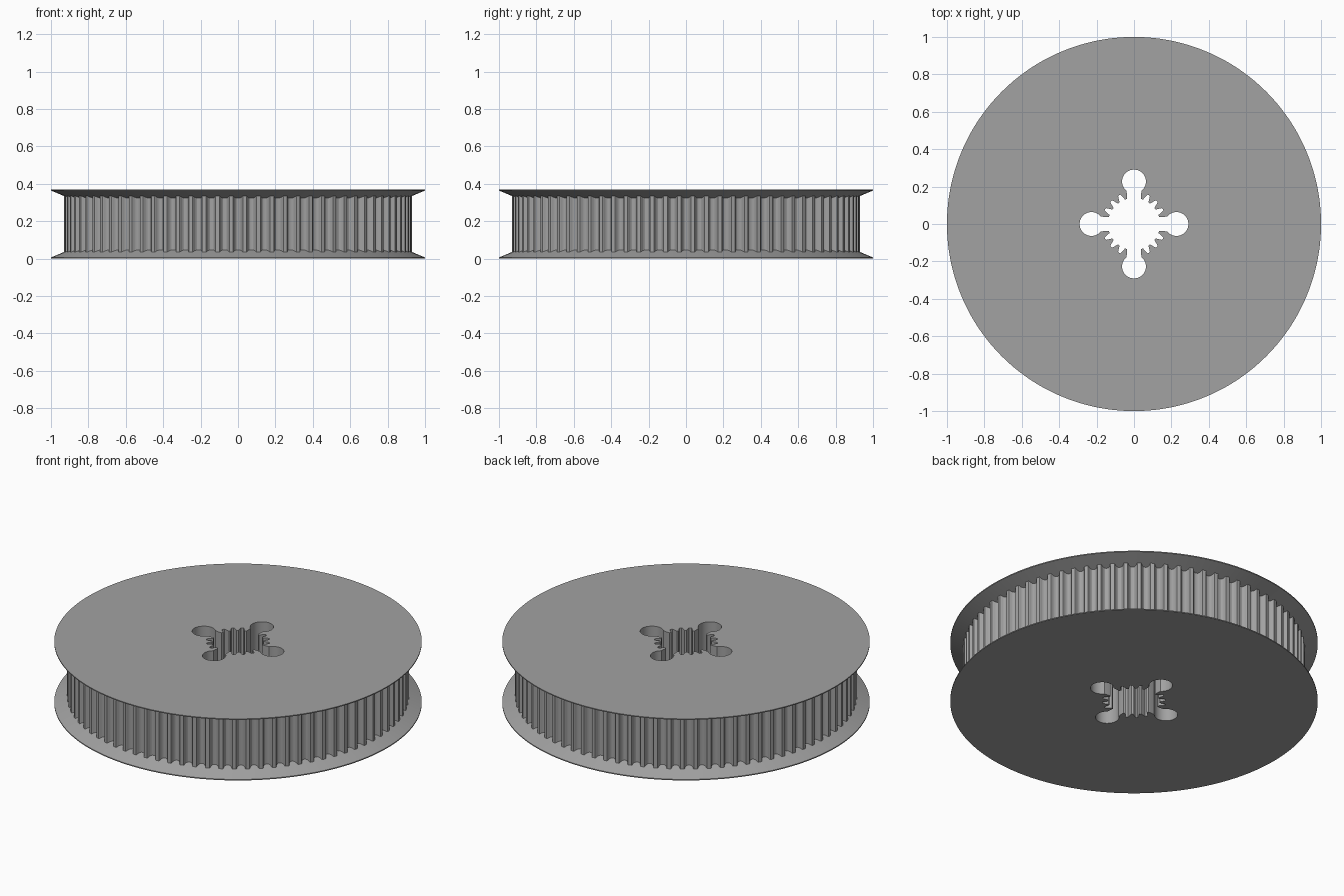
import bpy, bmesh, math
from mathutils import Vector

if "Cube" in bpy.data.objects:
    bpy.data.objects.remove(bpy.data.objects["Cube"])

HEIGHT, RIM = 0.37, 0.006      # total height, flange edge thickness
TEETH, R_TOOTH = 80, 0.93
SLOPE = 0.42                   # rise of the flange's inner cone per unit radius

grey = bpy.data.materials.new("grey plastic")
grey.diffuse_color = (0.36, 0.36, 0.36, 1)
grey.use_nodes = True
grey.node_tree.nodes["Principled BSDF"].inputs["Base Color"].default_value = grey.diffuse_color


def polar(r, a):
    return (r * math.cos(a), r * math.sin(a))


# Belt tooth outline: (fraction of the pitch, groove depth), rounded grooves
half = [(-0.5, 0), (-0.36, 0), (-0.32, 0.004), (-0.29, 0.012), (-0.23, 0.020), (-0.13, 0.026)]
tooth = half + [(0, 0.028)] + [(-u, d) for u, d in reversed(half[1:])]
teeth, edge = [], []
for i in range(TEETH):
    for u, d in tooth:
        a = 2 * math.pi * (i + u) / TEETH
        teeth.append(polar(R_TOOTH - d, a))
        edge.append(polar(1, a))

# Bore outline: four round lobes joined by splined arcs
LOBE_C, LOBE_R, NECK = 0.227, 0.064, 0.04
bore = []
for q in range(4):
    base = q * math.pi / 2
    start = math.pi - math.asin(NECK / LOBE_R)
    for k in range(25):
        t = -start + 2 * start * k / 24
        p = Vector((LOBE_C + LOBE_R * math.cos(t), LOBE_R * math.sin(t)))
        bore.append((p.x * math.cos(base) - p.y * math.sin(base),
                     p.x * math.sin(base) + p.y * math.cos(base)))
    for k in range(41):
        a = math.radians(14 + 62 * k / 40)
        wave = max(-1, min(1, 1.5 * math.cos(20 * (a - math.pi / 4))))
        bore.append(polar(0.156 + 0.017 * wave, base + a))

bm = bmesh.new()


def ring(points, height):
    return [bm.verts.new((x, y, height(x, y))) for x, y in points]


def wall(low, high):
    n = len(low)
    for i in range(n):
        j = (i + 1) % n
        bm.faces.new((low[i], low[j], high[j], high[i]))


def cone(x, y):
    return RIM + (1 - math.hypot(x, y)) * SLOPE


# Flange edges, flange cones and the toothed rim
rings = [ring(edge, lambda x, y: 0), ring(edge, lambda x, y: RIM),
         ring(teeth, cone), ring(teeth, lambda x, y: HEIGHT - cone(x, y)),
         ring(edge, lambda x, y: HEIGHT - RIM), ring(edge, lambda x, y: HEIGHT)]
for low, high in zip(rings, rings[1:]):
    wall(low, high)

# Bore wall
bore_low, bore_high = ring(bore, lambda x, y: 0), ring(bore, lambda x, y: HEIGHT)
wall(bore_high, bore_low)

# Flat outer faces of both flanges
for outer, inner, z in ((rings[0], bore_low, -1), (rings[-1], bore_high, 1)):
    edges = [bm.edges.get((r[i - 1], r[i])) for r in (outer, inner) for i in range(len(r))]
    bmesh.ops.triangle_fill(bm, edges=edges, use_beauty=True, normal=(0, 0, z))
bmesh.ops.recalc_face_normals(bm, faces=bm.faces)

mesh = bpy.data.meshes.new("belt_pulley")
bm.to_mesh(mesh)
bm.free()
mesh.materials.append(grey)
pulley = bpy.data.objects.new("belt_pulley", mesh)
bpy.context.collection.objects.link(pulley)
bpy.context.view_layer.objects.active = pulley
pulley.select_set(True)
bpy.ops.object.shade_smooth_by_angle(angle=math.radians(25))
